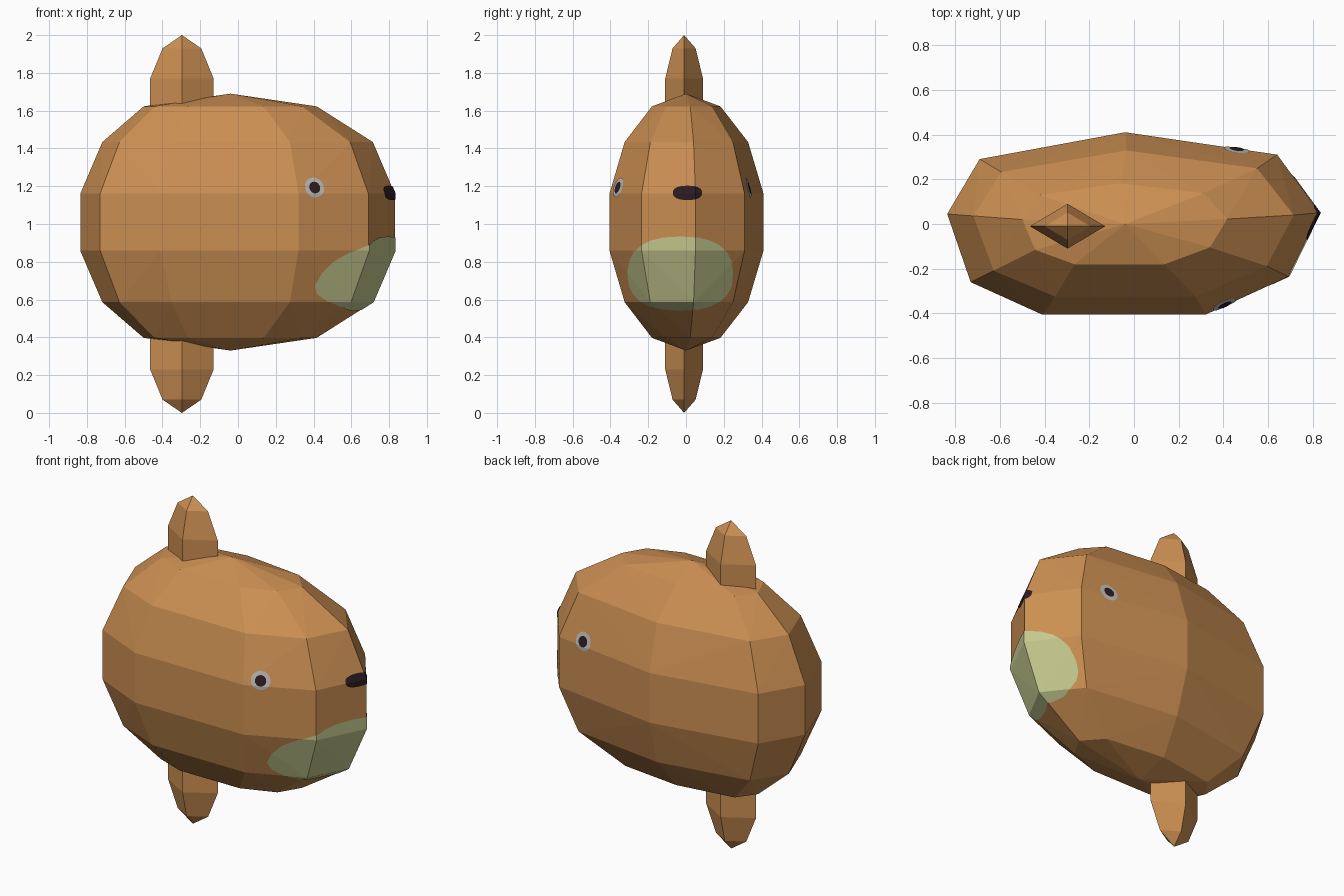
import bpy, bmesh, math
from mathutils import Vector

if "Cube" in bpy.data.objects:
    bpy.data.objects.remove(bpy.data.objects["Cube"])


def material(name, rgb):
    m = bpy.data.materials.new(name)
    m.diffuse_color = (*rgb, 1)
    m.use_nodes = True
    m.node_tree.nodes["Principled BSDF"].inputs["Base Color"].default_value = m.diffuse_color
    return m


ORANGE = material("orange brown skin", (0.60, 0.275, 0.085))
CREAM = material("pale green", (0.55, 0.58, 0.27))
WHITE = material("eye grey white", (0.52, 0.50, 0.47))
DARK = material("dark brown", (0.025, 0.012, 0.016))


def make(name, bm, mat):
    bmesh.ops.recalc_face_normals(bm, faces=bm.faces)
    me = bpy.data.meshes.new(name)
    bm.to_mesh(me)
    bm.free()
    me.materials.append(mat)
    ob = bpy.data.objects.new(name, me)
    bpy.context.collection.objects.link(ob)
    return ob


def lathe(rings, low, high):
    """Closed skin through rings of points, with a tip at each end."""
    bm = bmesh.new()
    vs = [[bm.verts.new(p) for p in r] for r in rings]
    a, b = bm.verts.new(low), bm.verts.new(high)
    n = len(vs[0])
    for i in range(n):
        j = (i + 1) % n
        bm.faces.new((a, vs[0][j], vs[0][i]))
        bm.faces.new((b, vs[-1][i], vs[-1][j]))
        for r, s in zip(vs, vs[1:]):
            bm.faces.new((r[i], r[j], s[j], s[i]))
    bmesh.ops.recalc_face_normals(bm, faces=bm.faces)
    return bm


# Body: nine-sided, seven bands, flattened sideways
OUTLINE = [(0.83, 0.05), (0.64, 0.31), (-0.04, 0.41), (-0.69, 0.29), (-0.835, 0.045),
           (-0.73, -0.26), (-0.41, -0.405), (0.32, -0.405), (0.69, -0.235)]
XSCALE = [0.55, 0.86, 1, 1, 0.86, 0.55]
SHIFT = [-0.04, 0, 0, 0, 0, -0.04]


def body_mesh():
    rings = []
    for k in range(6):
        a = math.pi * (k + 1) / 7
        ys = math.sin(a) / math.sin(math.pi * 3 / 7)
        z = 1.01 - 0.68 * math.cos(a)
        rings.append([(x * XSCALE[k] + SHIFT[k], y * ys, z) for x, y in OUTLINE])
    bm = lathe(rings, (-0.04, 0, 0.33), (-0.04, 0, 1.69))
    bmesh.ops.triangulate(bm, faces=bm.faces)
    return bm


make("body", body_mesh(), ORANGE)

# Fins: diamond section, top and bottom
for name, sign in (("top_fin", 1), ("bottom_fin", -1)):
    rings = []
    for h, s in ((0.50, 1), (0.77, 1), (0.93, 0.61)):
        rings.append([(-0.297 + 0.168 * s * c, -0.01 + 0.10 * s * d, 1 + sign * h)
                      for c, d in ((1, 0), (0, 1), (-1, 0), (0, -1))])
    make(name, lathe(rings, (-0.297, -0.01, 1 + sign * 0.45),
                     (-0.297, -0.01, 1 + sign)), ORANGE)


def marking(name, mat, centre, facing, ru, rv, lift, power=1.0, n=24):
    """Rounded patch cut out of a copy of the body skin and lifted slightly."""
    d = Vector(facing).normalized()
    u = Vector((0, 0, 1)).cross(d).normalized()
    v = d.cross(u)
    c = Vector(centre)
    bm = body_mesh()

    def curve(t):
        return math.copysign(abs(t) ** power, t)

    pts = [c + u * ru * curve(math.cos(2 * math.pi * i / n))
           + v * rv * curve(math.sin(2 * math.pi * i / n)) for i in range(n)]
    cuts = [(p, (q - p).cross(d)) for p, q in zip(pts, pts[1:] + pts[:1])]
    cuts.append((Vector((0, 0, 1)), -d))
    for co, no in cuts:
        bmesh.ops.bisect_plane(bm, geom=bm.verts[:] + bm.edges[:] + bm.faces[:],
                               plane_co=co, plane_no=no.normalized(), clear_outer=True)
    bmesh.ops.translate(bm, verts=bm.verts, vec=d * lift)
    ob_faces = bm.faces[:]
    me = bpy.data.meshes.new(name)
    bm.to_mesh(me)
    bm.free()
    me.materials.append(mat)
    bpy.context.collection.objects.link(bpy.data.objects.new(name, me))


# Belly patch and nose, seen from the +x end
marking("chin_patch", CREAM, (0.7, -0.03, 0.737), (1, 0, 0), 0.28, 0.197, 0.005, 0.82)
marking("nose", DARK, (0.8, 0.008, 1.165), (1, 0, 0), 0.078, 0.038, 0.005, 0.85)

# Eyes: pale ring with dark pupil on each side
for side, centre, facing in (("front", (0.405, -0.36, 1.193), (0.407, -0.913, 0)),
                             ("back", (0.46, 0.335, 1.19), (0.146, 0.989, 0))):
    marking(side + "_eye", WHITE, centre, facing, 0.056, 0.053, 0.004, n=16)
    marking(side + "_pupil", DARK, centre, facing, 0.032, 0.031, 0.007, n=16)
